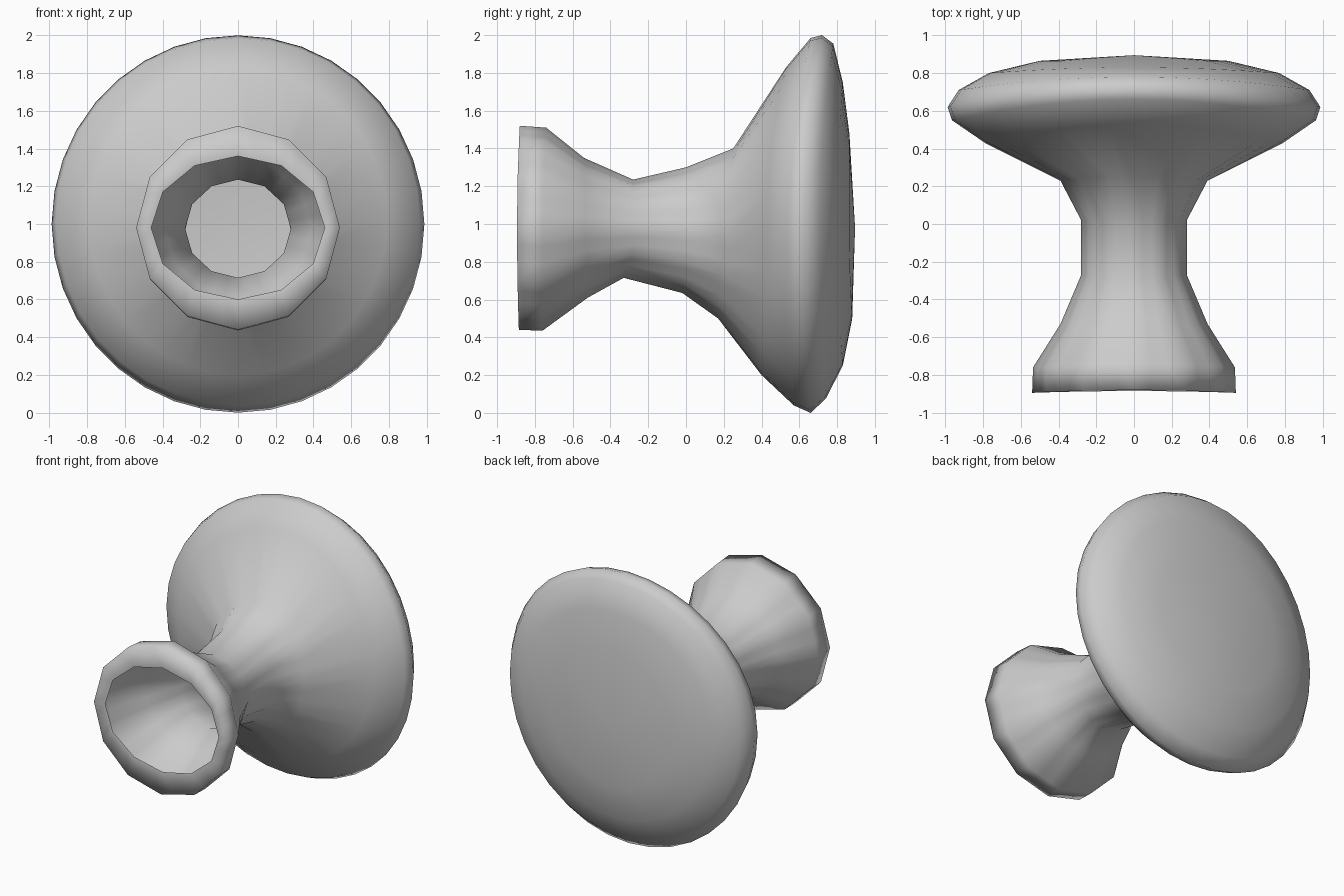
import bpy, bmesh, math

if "Cube" in bpy.data.objects:
    bpy.data.objects.remove(bpy.data.objects["Cube"])

N = 36  # points per ring

# ring: half width, top z, bottom z, y at sides, y at top, y at bottom, sides
RINGS = [
    (0.46, 1.36, 0.60, -0.88, -0.87, -0.87, 12),     # open inner edge of the foot
    (0.54, 1.52, 0.44, -0.895, -0.88, -0.885, 12),   # rim
    (0.535, 1.51, 0.435, -0.76, -0.74, -0.76, 12),
    (0.39, 1.35, 0.61, -0.53, -0.54, -0.52, 12),
    (0.28, 1.235, 0.715, -0.27, -0.28, -0.33, 12),   # waist
    (0.28, 1.30, 0.635, 0.02, 0.00, -0.02, 12),
    (0.39, 1.40, 0.50, 0.23, 0.25, 0.17, 12),
    (0.79, 1.83, 0.20, 0.43, 0.53, 0.40, 36),        # flare
    (0.965, 1.985, 0.04, 0.55, 0.66, 0.57, 36),
    (0.988, 2.00, 0.00, 0.62, 0.72, 0.66, 36),       # disc edge
    (0.93, 1.955, 0.075, 0.71, 0.78, 0.74, 36),
    (0.77, 1.75, 0.25, 0.80, 0.83, 0.83, 36),        # domed face
    (0.50, 1.48, 0.50, 0.865, 0.865, 0.88, 36),
]


def ring_point(ring, k):
    """Point k of a ring, lying on a polygon with the ring's side count."""
    w, top, bot, ys, yt, yb, sides = ring
    step = N // sides
    i, f = k // step, (k % step) / step

    def corner(j):
        a = 2 * math.pi * j / sides
        c, s = math.cos(a), math.sin(a)
        y = ys + ((yt if s > 0 else yb) - ys) * s * s
        return w * c, y, (top + bot) / 2 + (top - bot) / 2 * s

    return [p + (q - p) * f for p, q in zip(corner(i), corner(i + 1))]


# Hollow knob: one open skin lofted through the rings, closed by the domed face
bm = bmesh.new()
loops = [[bm.verts.new(ring_point(r, k)) for k in range(N)] for r in RINGS]
for a, b in zip(loops, loops[1:]):
    for k in range(N):
        n = (k + 1) % N
        bm.faces.new((a[k], a[n], b[n], b[k]))
centre = bm.verts.new((0, 0.895, 0.98))
for k in range(N):
    bm.faces.new((loops[-1][k], loops[-1][(k + 1) % N], centre))
bmesh.ops.recalc_face_normals(bm, faces=bm.faces)
for f in bm.faces:
    f.smooth = True

mesh = bpy.data.meshes.new("hollow_knob")
bm.to_mesh(mesh)
bm.free()
knob = bpy.data.objects.new("hollow_knob", mesh)
bpy.context.collection.objects.link(knob)
